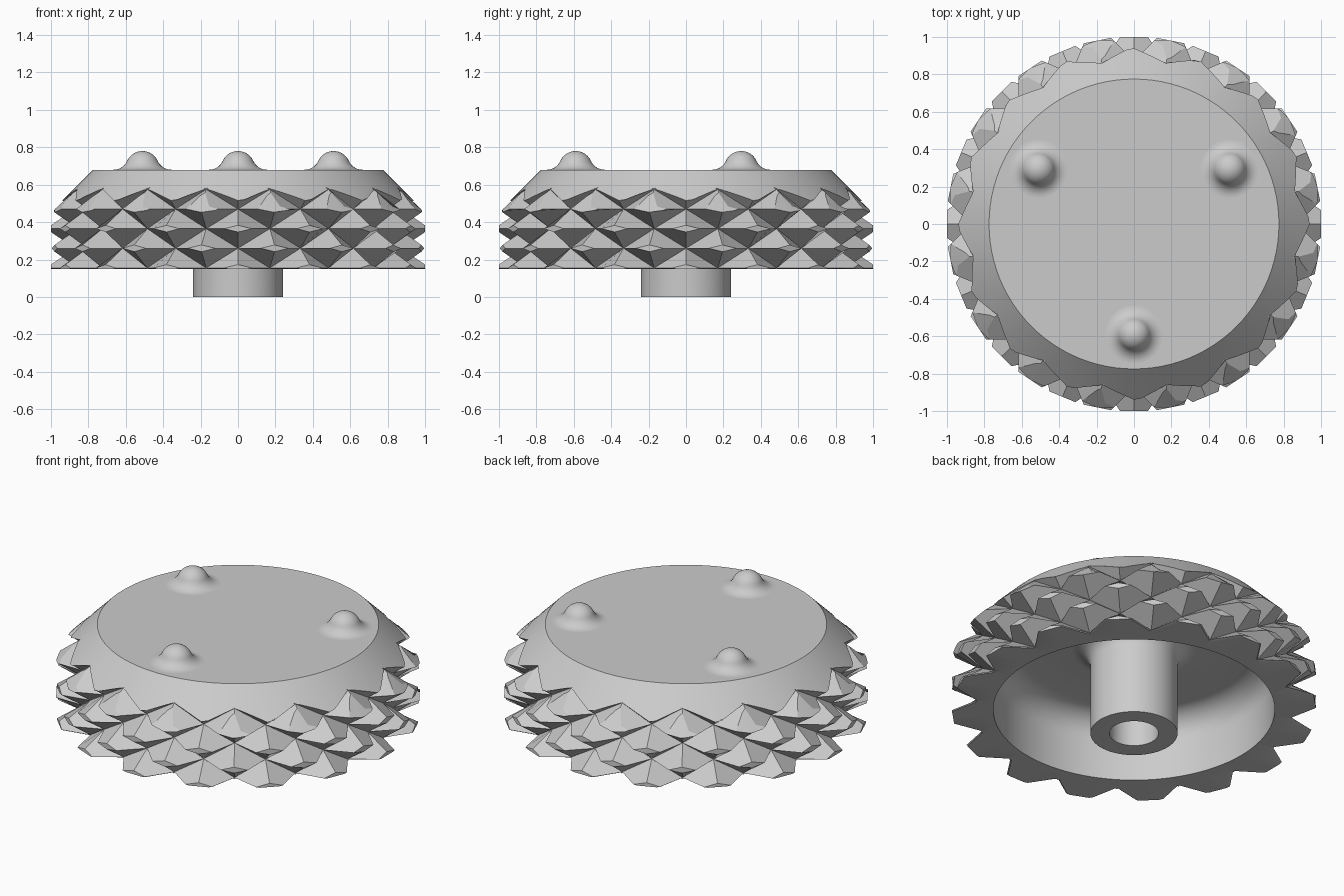
import bpy, bmesh
from math import sin, cos, pi, radians, hypot
from mathutils import Vector

cube = bpy.data.objects.get("Cube")
if cube:
    bpy.data.objects.remove(cube, do_unlink=True)

grey = bpy.data.materials.new("plain_grey")
grey.use_nodes = True
colour = (0.6, 0.6, 0.6, 1)
grey.diffuse_color = colour
grey.node_tree.nodes["Principled BSDF"].inputs["Base Color"].default_value = colour


def finish(bm, name):
    bmesh.ops.recalc_face_normals(bm, faces=bm.faces)
    mesh = bpy.data.meshes.new(name)
    bm.to_mesh(mesh)
    bm.free()
    obj = bpy.data.objects.new(name, mesh)
    bpy.context.collection.objects.link(obj)
    mesh.materials.append(grey)
    return obj


def smooth(obj, angle):
    bpy.ops.object.select_all(action='DESELECT')
    obj.select_set(True)
    bpy.context.view_layer.objects.active = obj
    bpy.ops.object.shade_smooth_by_angle(angle=radians(angle))


def arc(cx, cz, r, start, end, steps=8):
    angles = [radians(start + (end - start) * i / steps) for i in range(steps + 1)]
    return [(cx + r * cos(a), cz + r * sin(a)) for a in angles]


def lathe(name, profile, steps):
    bm = bmesh.new()
    verts = [bm.verts.new((r, 0, z)) for r, z in profile]
    edges = [bm.edges.new(pair) for pair in zip(verts, verts[1:])]
    bmesh.ops.spin(bm, geom=verts + edges, cent=(0, 0, 0), axis=(0, 0, 1),
                   angle=2 * pi, steps=steps)
    bmesh.ops.remove_doubles(bm, verts=bm.verts, dist=1e-5)
    return finish(bm, name)


# Diamond knurl: staggered rows of flat-tipped pyramids in a closed shell
HALF, ROW, BASE, VALLEY = 16, 0.105, 0.155, 0.872
TIP_W, TIP_H = 0.075, 0.018
STEP = pi / HALF


def knurl_shell():
    bm = bmesh.new()
    valleys = {}

    def valley(i, k):
        key = (i % (2 * HALF), k)
        if key not in valleys:
            a = key[0] * STEP
            valleys[key] = bm.verts.new((VALLEY * cos(a), VALLEY * sin(a), BASE + ROW * k))
        return valleys[key]

    for k in range(-2, 7):
        for i in range(2 * HALF):
            if (i + k) % 2:
                continue
            a = i * STEP
            out, side = Vector((cos(a), sin(a), 0)), Vector((-sin(a), cos(a), 0))
            centre = out + Vector((0, 0, BASE + ROW * k))
            corners, tip = [], []
            for di, dk in ((1, 0), (0, 1), (-1, 0), (0, -1)):
                corners.append(valley(i + di, k + dk))
                tip.append(bm.verts.new(centre + side * TIP_W * di + Vector((0, 0, TIP_H * dk))))
            bm.faces.new(tip)
            for n in range(4):
                m = (n + 1) % 4
                bm.faces.new((corners[n], corners[m], tip[m], tip[n]))
    # Close both ends with cones
    top, bottom = bm.verts.new((0, 0, 2)), bm.verts.new((0, 0, -1))
    for e in [e for e in bm.edges if e.is_boundary]:
        end = top if e.verts[0].co.z > 0.4 else bottom
        bm.faces.new((e.verts[0], e.verts[1], end))
    return finish(bm, "knurl_cutter")


# Knob body: bevelled top, hollow underside, central post with a bore
profile = [(0, 0.68), (0.775, 0.68), (1.1, 0.355), (1.1, 0.15), (0.775, 0.15)]
profile += arc(0.625, 0.38, 0.15, 0, 90)
profile += arc(0.34, 0.43, 0.10, 90, 180)
profile += [(0.24, 0), (0.135, 0), (0.135, 0.45), (0, 0.45)]
body = lathe("knob_body", profile, 96)
cutter = knurl_shell()
mod = body.modifiers.new("knurl", 'BOOLEAN')
mod.operation = 'INTERSECT'
mod.solver = 'EXACT'
mod.object = cutter
bpy.context.view_layer.objects.active = body
body.select_set(True)
bpy.ops.object.modifier_apply(modifier=mod.name)
bpy.data.objects.remove(cutter, do_unlink=True)
smooth(body, 22)

# Three rounded grip bumps blended into the top
TOP, BALL, FILLET = 0.68, 0.09, 0.08
rise = FILLET - 0.01
reach = (hypot(BALL + FILLET, 0) ** 2 - rise ** 2) ** 0.5
touch = 24.3
bump_profile = arc(0, TOP + 0.01, BALL, 90, touch, 10)
bump_profile += arc(reach, TOP + FILLET, FILLET, 180 + touch, 270)[1:]
for n in range(3):
    a = radians(-90 + 120 * n)
    bump = lathe("grip_bump_%d" % (n + 1), bump_profile, 32)
    bump.location = (0.59 * cos(a), 0.59 * sin(a), 0)
    smooth(bump, 40)
